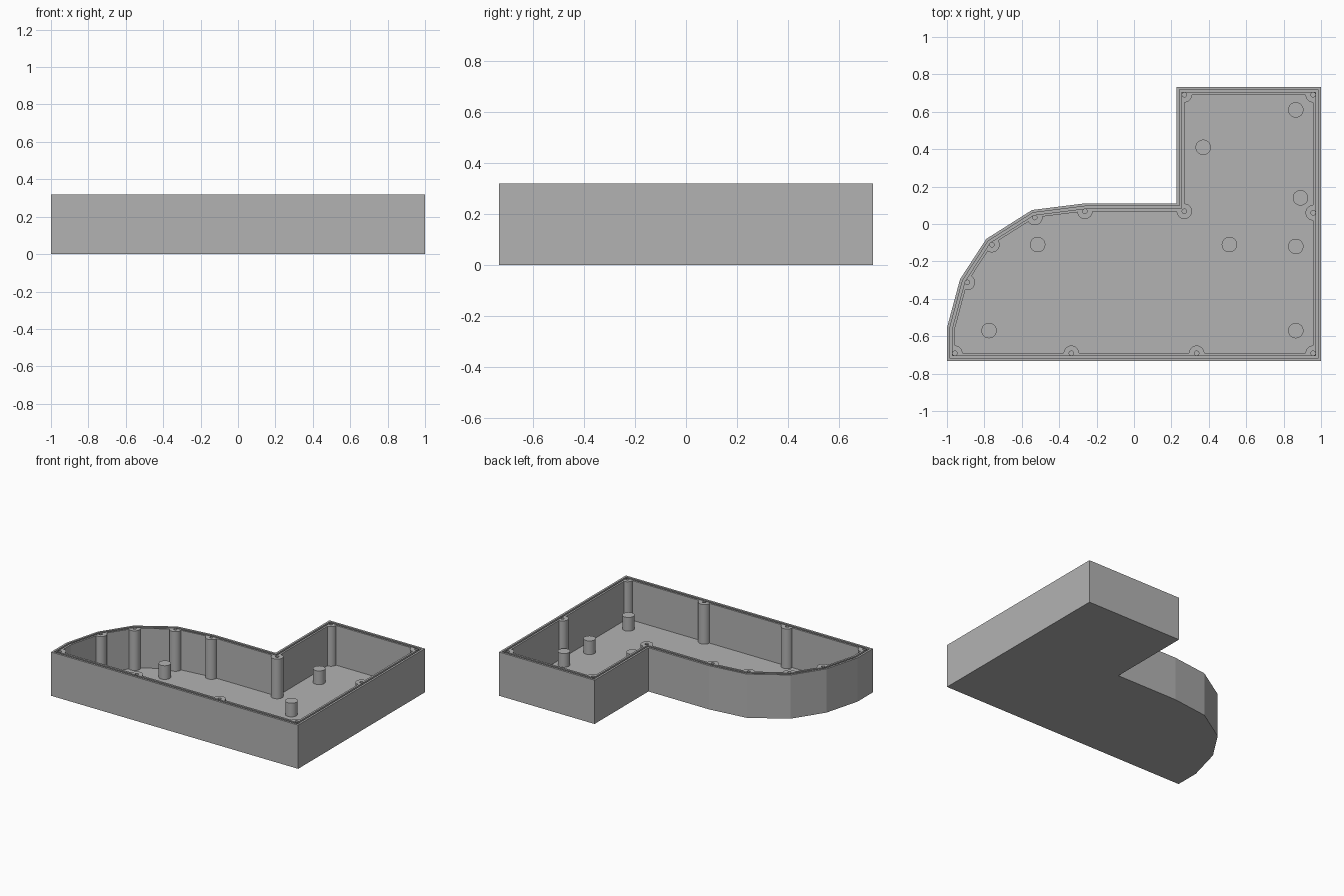
import bpy, bmesh, math
from mathutils import Vector

cube = bpy.data.objects.get("Cube")
if cube:
    bpy.data.objects.remove(cube, do_unlink=True)

HEIGHT, FLOOR, WALL = 0.32, 0.03, 0.042
OUTLINE = [Vector(p) for p in (
    (-1, -0.733), (1, -0.733), (1, 0.733), (0.227, 0.733), (0.227, 0.11),
    (-0.265, 0.11), (-0.545, 0.075), (-0.79, -0.08), (-0.93, -0.295), (-1, -0.555))]

grey = bpy.data.materials.new("Plain grey")
grey.use_nodes = True
colour = (0.45, 0.45, 0.45, 1)
grey.diffuse_color = colour
grey.node_tree.nodes["Principled BSDF"].inputs["Base Color"].default_value = colour


def inset(points, d):
    """Move every side of a counter-clockwise outline inwards by d."""
    result = []
    for i, p in enumerate(points):
        a = (p - points[i - 1]).normalized()
        b = (points[(i + 1) % len(points)] - p).normalized()
        na, nb = Vector((-a.y, a.x)), Vector((-b.y, b.x))
        result.append(p + (na + nb) * d / (1 + na.dot(nb)))
    return result


def circle(centre, r, n=64):
    return [Vector(centre) + Vector((math.cos(t), math.sin(t))) * r
            for t in (2 * math.pi * k / n for k in range(n))]


def prisms(name, loops, z0, z1):
    """One object holding an upright prism for each outline."""
    bm = bmesh.new()
    for loop in loops:
        base = bm.faces.new([bm.verts.new((p.x, p.y, z0)) for p in loop])
        top = bmesh.ops.extrude_face_region(bm, geom=[base])["geom"]
        moved = [v for v in top if isinstance(v, bmesh.types.BMVert)]
        bmesh.ops.translate(bm, verts=moved, vec=(0, 0, z1 - z0))
    bmesh.ops.recalc_face_normals(bm, faces=bm.faces)
    mesh = bpy.data.meshes.new(name)
    bm.to_mesh(mesh)
    bm.free()
    mesh.materials.append(grey)
    obj = bpy.data.objects.new(name, mesh)
    bpy.context.collection.objects.link(obj)
    return obj


def combine(target, tool, operation):
    """Apply a boolean and discard the tool."""
    mod = target.modifiers.new(operation, 'BOOLEAN')
    mod.object, mod.operation, mod.solver = tool, operation, 'EXACT'
    bpy.context.view_layer.objects.active = target
    bpy.ops.object.modifier_apply(modifier=mod.name)
    bpy.data.objects.remove(tool, do_unlink=True)


# Hollow tray
tray = prisms("enclosure_tray", [OUTLINE], 0, HEIGHT)
combine(tray, prisms("cavity", [inset(OUTLINE, WALL)], FLOOR, HEIGHT + 0.1), 'DIFFERENCE')

# Screw posts at the inner corners and along the long walls
posts = inset(OUTLINE, WALL)[:-1]
posts += [Vector((1 - WALL, 0.06)), Vector((0.335, -0.733 + WALL)),
          Vector((-0.335, -0.733 + WALL))]
combine(tray, prisms("screw_posts", [circle(p, 0.041) for p in posts],
                     FLOOR - 0.01, HEIGHT), 'UNION')

# Sealing groove around the rim
groove = prisms("groove", [inset(OUTLINE, 0.015)], HEIGHT - 0.02, HEIGHT + 0.05)
combine(groove, prisms("groove_core", [inset(OUTLINE, 0.028)], 0, HEIGHT + 0.1), 'DIFFERENCE')
combine(tray, groove, 'DIFFERENCE')

# Screw holes
combine(tray, prisms("screw_holes", [circle(p, 0.012) for p in posts],
                     HEIGHT - 0.12, HEIGHT + 0.05), 'DIFFERENCE')

# Short board supports on the floor
SUPPORTS = [(0.865, 0.61), (0.37, 0.41), (0.89, 0.14), (0.865, -0.12),
            (0.865, -0.57), (0.51, -0.11), (-0.515, -0.11), (-0.775, -0.57)]
supports = prisms("board_supports", [circle(p, 0.041) for p in SUPPORTS],
                  FLOOR - 0.01, FLOOR + 0.1)

# Round posts shade smoothly, wall facets stay crisp
for obj in (tray, supports):
    bpy.ops.object.select_all(action='DESELECT')
    obj.select_set(True)
    bpy.context.view_layer.objects.active = obj
    bpy.ops.object.shade_smooth_by_angle(angle=math.radians(6.5))
